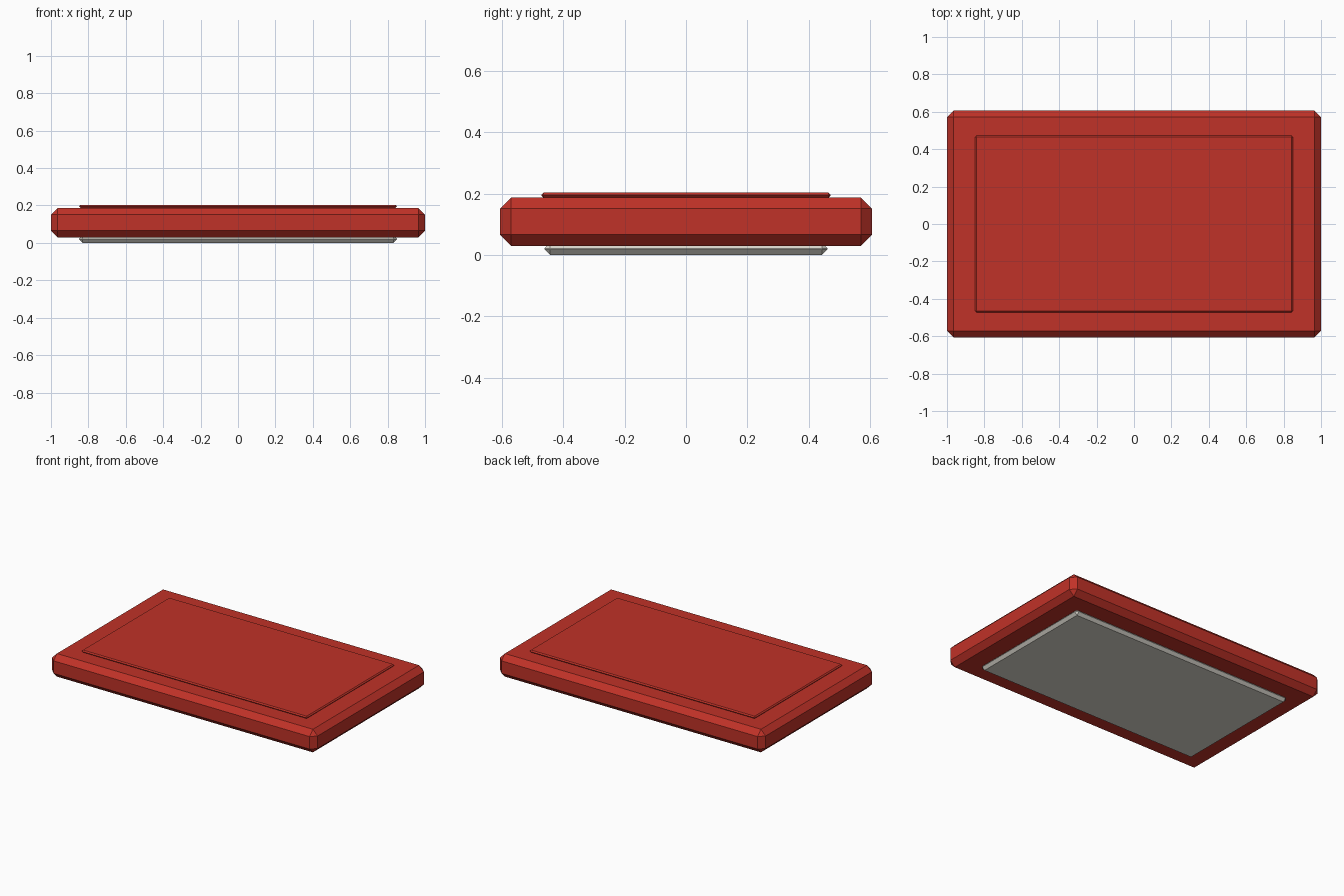
import bpy
import bmesh

if "Cube" in bpy.data.objects:
    bpy.data.objects.remove(bpy.data.objects["Cube"])


def material(name, color):
    mat = bpy.data.materials.new(name)
    mat.diffuse_color = (*color, 1.0)
    mat.use_nodes = True
    mat.node_tree.nodes["Principled BSDF"].inputs["Base Color"].default_value = mat.diffuse_color
    return mat


def chamfered_slab(name, half_x, half_y, z_low, z_high, chamfer, mat):
    """Box with every edge cut by one flat chamfer."""
    bm = bmesh.new()
    bmesh.ops.create_cube(bm, size=2.0)
    for v in bm.verts:
        v.co.x *= half_x
        v.co.y *= half_y
        v.co.z = z_high if v.co.z > 0 else z_low
    bmesh.ops.bevel(bm, geom=bm.edges[:], offset=chamfer, offset_type='OFFSET',
                    segments=1, profile=0.5, affect='EDGES')
    mesh = bpy.data.meshes.new(name)
    bm.to_mesh(mesh)
    bm.free()
    mesh.materials.append(mat)
    obj = bpy.data.objects.new(name, mesh)
    bpy.context.collection.objects.link(obj)
    return obj


red = material("red", (0.53, 0.032, 0.021))
cream = material("cream", (0.72, 0.70, 0.63))

# Main body
chamfered_slab("body", 1.0, 0.607, 0.03, 0.187, 0.036, red)
# Thin raised panel on top
chamfered_slab("top_panel", 0.85, 0.472, 0.187, 0.203, 0.0075, red)
# Pale pad underneath, its upper half sunk into the body
chamfered_slab("base_pad", 0.85, 0.462, 0.0, 0.04, 0.0185, cream)
